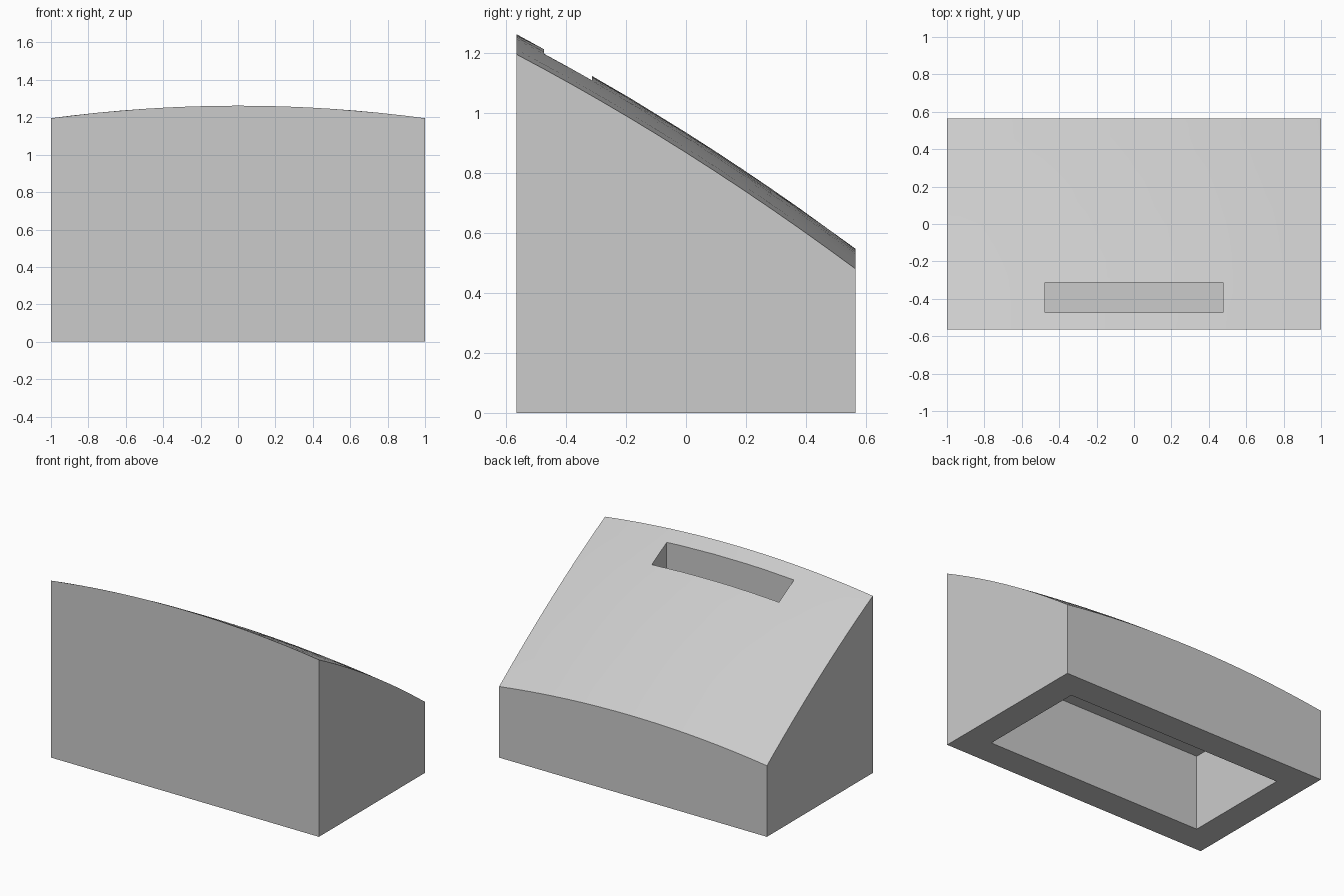
import bpy
import bmesh
import math

WIDTH, DEPTH = 2.0, 1.13


def top_height(x, y):
    """Sloped top, gently crowned in both directions."""
    t = 2 * y / DEPTH
    return 0.8375 - 0.3575 * t + 0.03 * (1 - t * t) + 0.067 * (1 - x * x)


def make_object(name, bm):
    bmesh.ops.recalc_face_normals(bm, faces=bm.faces)
    mesh = bpy.data.meshes.new(name)
    bm.to_mesh(mesh)
    bm.free()
    obj = bpy.data.objects.new(name, mesh)
    bpy.context.collection.objects.link(obj)
    return obj


def make_box(name, x, y, z):
    """Box spanning the given (low, high) ranges."""
    bm = bmesh.new()
    bmesh.ops.create_cube(bm, size=1)
    for v in bm.verts:
        v.co = [r[c > 0] for r, c in zip((x, y, z), v.co)]
    return make_object(name, bm)


def cut(target, cutter):
    mod = target.modifiers.new(cutter.name, 'BOOLEAN')
    mod.operation = 'DIFFERENCE'
    mod.solver = 'EXACT'
    mod.object = cutter
    cutter.hide_render = True
    bpy.context.view_layer.objects.active = target
    bpy.ops.object.modifier_apply(modifier=mod.name)
    bpy.data.objects.remove(cutter)


default = bpy.data.objects.get("Cube")
if default:
    bpy.data.objects.remove(default)

# Single grey material
grey = bpy.data.materials.new("light_grey")
grey.use_nodes = True
grey.diffuse_color = (0.6, 0.6, 0.6, 1)
grey.node_tree.nodes["Principled BSDF"].inputs["Base Color"].default_value = grey.diffuse_color

# Wedge body: a flat grid extruded up, then shaped by the crown
bm = bmesh.new()
bmesh.ops.create_grid(bm, x_segments=16, y_segments=12, size=1)
for v in bm.verts:
    v.co.x *= WIDTH / 2
    v.co.y *= DEPTH / 2
raised = bmesh.ops.extrude_face_region(bm, geom=bm.faces[:], use_keep_orig=True)["geom"]
for v in raised:
    if isinstance(v, bmesh.types.BMVert):
        v.co.z = top_height(v.co.x, v.co.y)
bmesh.ops.dissolve_limit(bm, angle_limit=math.radians(0.1), verts=bm.verts, edges=bm.edges)
body = make_object("wedge_body", bm)
body.data.materials.append(grey)

# Slot in the top and hollow in the underside
cut(body, make_box("slot_cutter", (-0.475, 0.475), (-0.473, -0.313), (0.7, 1.5)))
cut(body, make_box("hollow_cutter", (-0.81, 0.81), (-0.376, 0.376), (-0.2, 0.508)))

# Smooth crown with crisp edges
bpy.ops.object.select_all(action='DESELECT')
body.select_set(True)
bpy.context.view_layer.objects.active = body
bpy.ops.object.shade_smooth_by_angle(angle=math.radians(20))
